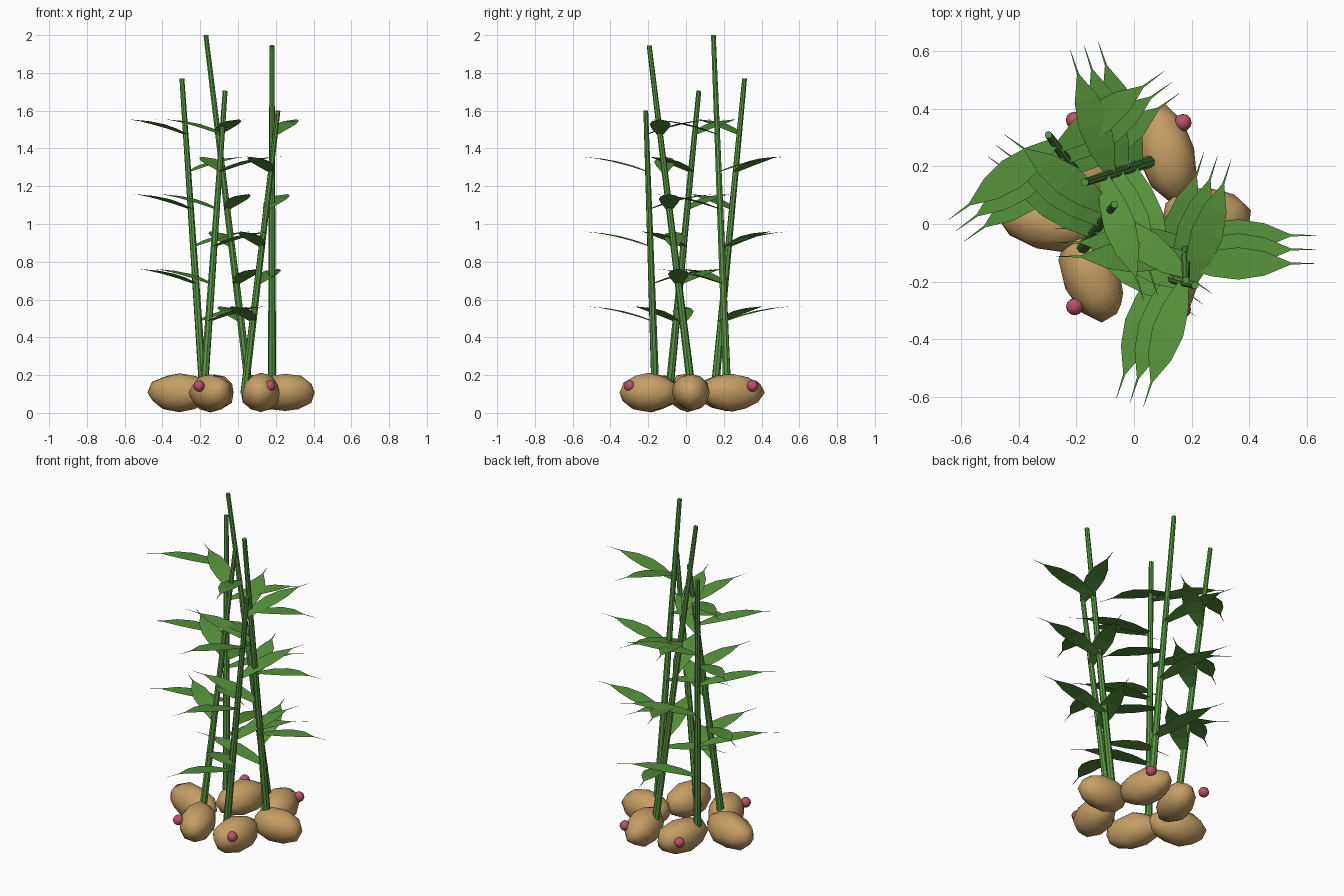
import bpy, bmesh, math, random
from mathutils import Vector, Matrix

if "Cube" in bpy.data.objects:
    bpy.data.objects.remove(bpy.data.objects["Cube"])

random.seed(4)


def material(name, rgb):
    m = bpy.data.materials.new(name)
    m.diffuse_color = (*rgb, 1)
    m.use_nodes = True
    m.node_tree.nodes["Principled BSDF"].inputs["Base Color"].default_value = m.diffuse_color
    return m


STEM = material("stem green", (0.10, 0.32, 0.055))
LEAF = material("leaf green", (0.095, 0.29, 0.045))
ROOT = material("root tan", (0.56, 0.34, 0.13))
BUD = material("bud pink", (0.48, 0.085, 0.13))


def add_object(name, bm, mat, smooth=None):
    bmesh.ops.recalc_face_normals(bm, faces=bm.faces) if smooth else None
    me = bpy.data.meshes.new(name)
    bm.to_mesh(me)
    bm.free()
    me.materials.append(mat)
    ob = bpy.data.objects.new(name, me)
    bpy.context.collection.objects.link(ob)
    if smooth:
        bpy.ops.object.select_all(action='DESELECT')
        ob.select_set(True)
        bpy.context.view_layer.objects.active = ob
        bpy.ops.object.shade_smooth_by_angle(angle=math.radians(smooth))
    return ob


def stem(base, top, r0, r1, sides=8):
    bm = bmesh.new()
    d = top - base
    bmesh.ops.create_cone(bm, cap_ends=True, segments=sides, radius1=r0,
                          radius2=r1, depth=d.length)
    rot = d.to_track_quat('Z', 'Y').to_matrix().to_4x4()
    bmesh.ops.transform(bm, matrix=Matrix.Translation((base + top) / 2) @ rot,
                        verts=bm.verts)
    return bm


# half width of a leaf at even steps from root to needle tip
LEAF_WIDTHS = [0.018, 0.045, 0.056, 0.042, 0.004, 0.0005]
LEAF_LENGTH = 0.455


def leaf(bm, root, angle):
    out = Vector((math.cos(angle), math.sin(angle), 0))
    side = Vector((-out.y, out.x, 0))
    prev = None
    for k, w in enumerate(LEAF_WIDTHS):
        t = k / (len(LEAF_WIDTHS) - 1)
        c = root + out * LEAF_LENGTH * t
        c.z += 0.17 * t - 0.09 * t * t
        row = [bm.verts.new(c - side * w), bm.verts.new(c + side * w)]
        if prev:
            bm.faces.new((prev[0], row[0], row[1], prev[1]))
        prev = row


# stems: base position at z = 0.2, then top position
STEMS = [
    ((0.18, 0.02), (0.18, -0.195, 1.945)),
    ((0.05, 0.215), (-0.17, 0.145, 2.0)),
    ((-0.19, 0.16), (-0.297, 0.31, 1.77)),
    ((-0.175, -0.08), (-0.068, 0.068, 1.705)),
    ((0.045, -0.165), (0.212, -0.213, 1.6)),
]
for i, (b, t) in enumerate(STEMS):
    low, top = Vector((*b, 0.2)), Vector(t)
    slope = (top - low) / (top.z - low.z)
    base = low - slope * 0.1
    add_object(f"stem_{i + 1}", stem(base, top, 0.022, 0.013), STEM, 40)
    # six alternating leaves up each stem
    bm = bmesh.new()
    for j in range(6):
        z = 0.485 + 0.198 * j
        leaf(bm, low + slope * (z - 0.2), math.radians(180 - 72 * i + 180 * j))
    add_object(f"leaves_{i + 1}", bm, LEAF)

# rhizome lumps: x, y, heading in degrees, half length
LUMPS = [
    (0.25, 0.03, -5, 0.155),
    (0.115, 0.243, 103, 0.172),
    (-0.125, 0.22, 74, 0.165),
    (-0.31, 0.01, -17, 0.17),
    (-0.145, -0.185, 113, 0.165),
    (0.122, -0.195, 80, 0.16),
]
for i, (x, y, deg, half) in enumerate(LUMPS):
    bm = bmesh.new()
    bmesh.ops.create_icosphere(bm, subdivisions=2, radius=1)
    for v in bm.verts:
        v.co *= random.uniform(0.95, 1.06)
    bmesh.ops.transform(
        bm, verts=bm.verts,
        matrix=Matrix.Translation((x, y, 0.108)) @ Matrix.Rotation(math.radians(deg), 4, 'Z')
        @ Matrix.Diagonal((half, 0.1, 0.1, 1)))
    add_object(f"rhizome_{i + 1}", bm, ROOT, 60)

# pink buds on the outer lumps
for i, (x, y) in enumerate([(0.17, 0.352), (-0.207, 0.36), (-0.206, -0.287), (0.168, -0.297)]):
    bm = bmesh.new()
    bmesh.ops.create_uvsphere(bm, u_segments=12, v_segments=8, radius=0.03)
    bmesh.ops.translate(bm, verts=bm.verts, vec=(x, y, 0.142))
    add_object(f"bud_{i + 1}", bm, BUD, 60)
